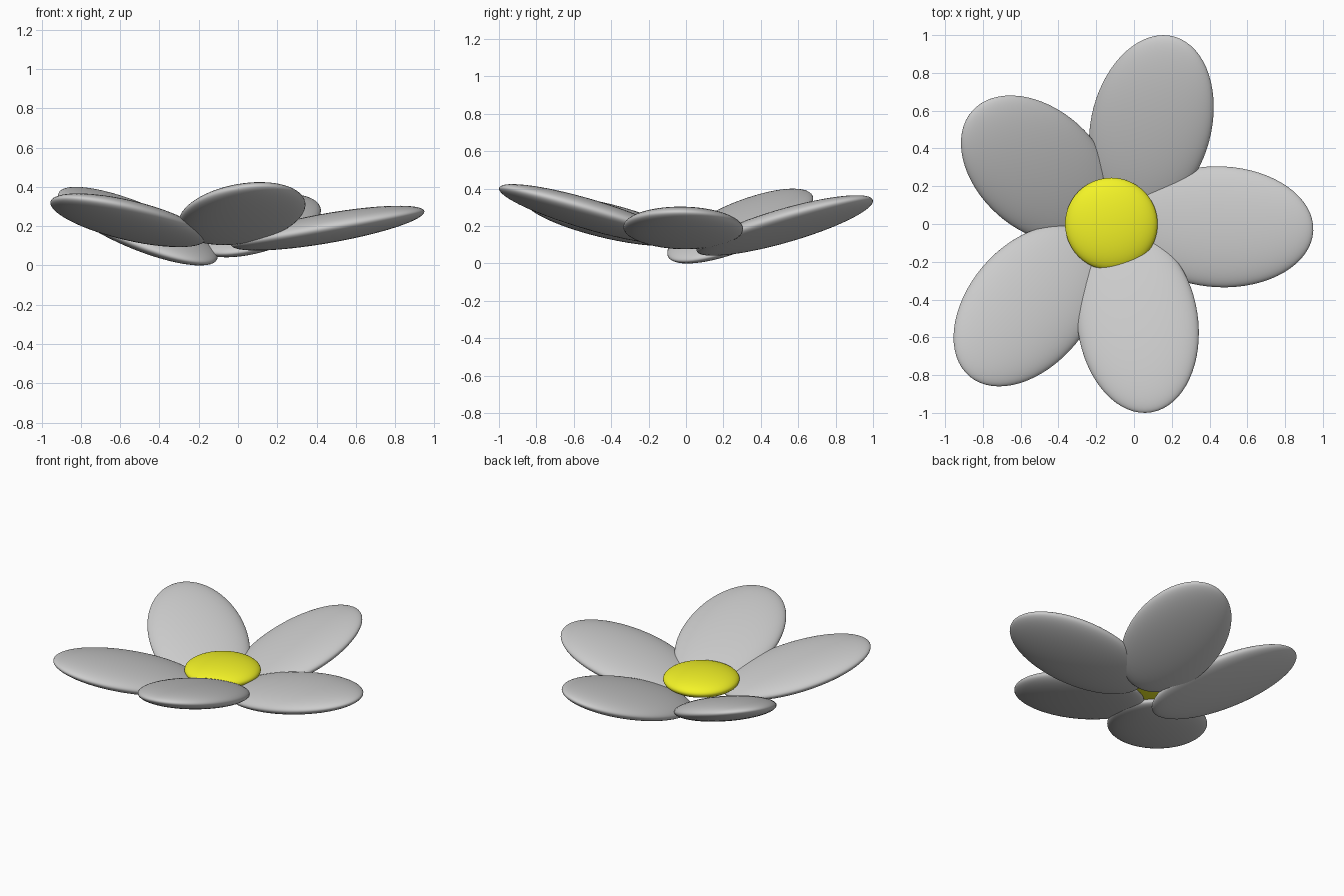
import bpy
from math import radians

if "Cube" in bpy.data.objects:
    bpy.data.objects.remove(bpy.data.objects["Cube"])


def flat_ball(name, centre, size, direction=0, tilt=0, roll=0):
    """Flattened sphere, pointed in a direction and tilted upwards."""
    bpy.ops.mesh.primitive_uv_sphere_add(
        segments=64, ring_count=32, location=centre,
        rotation=(radians(roll), radians(-tilt), radians(direction)))
    obj = bpy.context.object
    obj.name = name
    obj.scale = size
    bpy.ops.object.shade_smooth()
    return obj


# Petals: centre, compass direction, upward tilt, roll
petals = [
    ("petal_right", (0.457, -0.015, 0.19), -2.4, 9.9, 0),
    ("petal_back", (0.092, 0.528, 0.203), 75, 16.5, -5),
    ("petal_back_left", (-0.51, 0.29, 0.20), 138.2, 22, 0),
    ("petal_front_left", (-0.558, -0.434, 0.23), 230, 13.3, 0),
    ("petal_front", (0.02, -0.523, 0.264), -81.4, 16.5, 3),
]
for name, centre, direction, tilt, roll in petals:
    flat_ball(name, centre, (0.5, 0.32, 0.076), direction, tilt, roll)

# Yellow flower centre
middle = flat_ball("flower_centre", (-0.12, 0, 0.195), (0.245, 0.245, 0.07))
yellow = bpy.data.materials.new("yellow")
yellow.diffuse_color = (0.9, 0.9, 0.02, 1)
yellow.use_nodes = True
yellow.node_tree.nodes["Principled BSDF"].inputs["Base Color"].default_value = yellow.diffuse_color
middle.data.materials.append(yellow)
